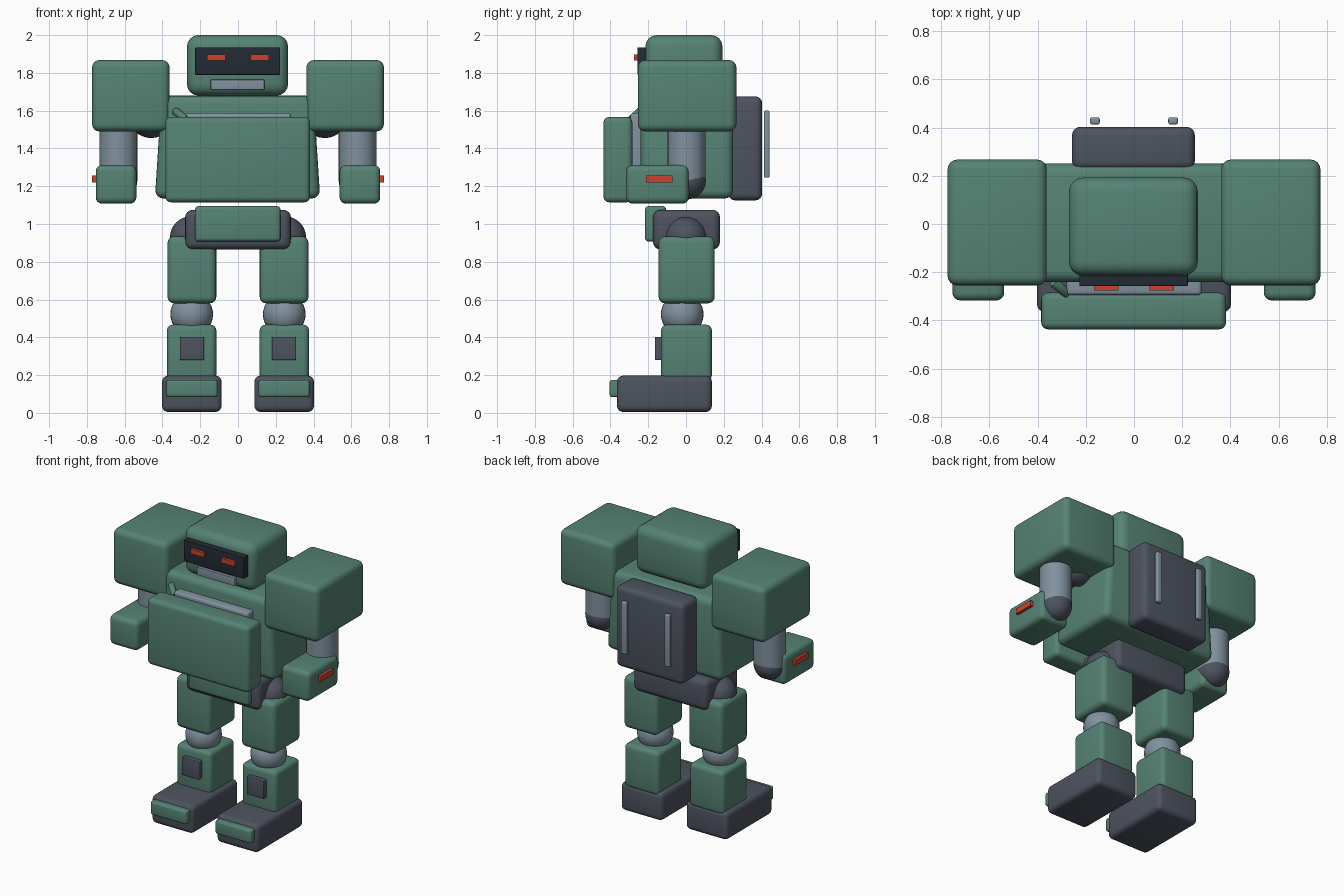
import bpy
import math
from mathutils import Vector

if "Cube" in bpy.data.objects:
    bpy.data.objects.remove(bpy.data.objects["Cube"])


def make_colour(name, rgb):
    m = bpy.data.materials.new(name)
    m.diffuse_color = (*rgb, 1)
    m.use_nodes = True
    m.node_tree.nodes["Principled BSDF"].inputs["Base Color"].default_value = m.diffuse_color
    return m


GREEN = make_colour("armour green", (0.093, 0.225, 0.175))
DARK = make_colour("dark slate", (0.074, 0.086, 0.115))
STEEL = make_colour("steel grey", (0.22, 0.285, 0.345))
BLACK = make_colour("visor black", (0.016, 0.024, 0.034))
RED = make_colour("signal red", (0.60, 0.055, 0.026))


def finish(obj, name, mat, bevel=0.0, segments=4):
    """Name, colour, round and smooth one part."""
    obj.name = name
    obj.data.materials.append(mat)
    if bevel:
        mod = obj.modifiers.new("rounding", 'BEVEL')
        mod.width = bevel
        mod.segments = segments
        bpy.ops.object.modifier_apply(modifier=mod.name)
    bpy.ops.object.shade_smooth_by_angle(angle=math.radians(35))
    return obj


def box(name, mat, x, y, z, bevel=0.0, top_scale=1.0):
    """Rounded block spanning the given ranges."""
    centre = [(r[0] + r[1]) / 2 for r in (x, y, z)]
    size = [r[1] - r[0] for r in (x, y, z)]
    bpy.ops.mesh.primitive_cube_add(size=1, location=centre)
    obj = bpy.context.object
    for v in obj.data.vertices:
        if v.co.z > 0:
            v.co.x *= top_scale
        v.co = Vector(a * b for a, b in zip(v.co, size))
    return finish(obj, name, mat, bevel)


def ball(name, mat, centre, radius):
    bpy.ops.mesh.primitive_uv_sphere_add(segments=32, ring_count=16,
                                         radius=radius, location=centre)
    return finish(bpy.context.object, name, mat)


def rod(name, mat, start, end, radius, bevel=0.0):
    a, b = Vector(start), Vector(end)
    bpy.ops.mesh.primitive_cylinder_add(vertices=32, radius=radius,
                                        depth=(b - a).length, location=(a + b) / 2)
    obj = bpy.context.object
    obj.rotation_euler = (b - a).to_track_quat('Z', 'Y').to_euler()
    return finish(obj, name, mat, bevel, 2)


def span(side, near, far):
    """Sideways range on the chosen side of the body."""
    return tuple(sorted((side * near, side * far)))


# Head and face
box("head", GREEN, (-0.27, 0.265), (-0.215, 0.193), (1.68, 2.0), 0.06)
box("visor", BLACK, (-0.227, 0.223), (-0.257, -0.18), (1.79, 1.935), 0.004)
box("mouth_grille", STEEL, (-0.145, 0.14), (-0.235, -0.18), (1.71, 1.765), 0.004)

# Body
box("torso", GREEN, (-0.44, 0.435), (-0.24, 0.25), (1.135, 1.68), 0.045, 0.92)
box("chest_backing", STEEL, (-0.28, 0.28), (-0.295, -0.2), (1.2, 1.587), 0.015)
box("chest_plate", GREEN, (-0.385, 0.382), (-0.437, -0.284), (1.115, 1.567), 0.03)
rod("chest_pipe", GREEN, (-0.335, -0.24, 1.60), (-0.275, -0.29, 1.555), 0.02, 0.005)
box("backpack", DARK, (-0.257, 0.252), (0.225, 0.403), (1.125, 1.675), 0.035)

# Pelvis
box("pelvis", DARK, (-0.28, 0.28), (-0.175, 0.18), (0.865, 1.075), 0.04)
box("waist_plate", GREEN, (-0.228, 0.225), (-0.217, -0.105), (0.907, 1.095), 0.02)

for s, side in ((-1, "left"), (1, "right")):
    # Face and back details
    box(side + "_eye", RED, span(s, 0.065, 0.165), (-0.275, -0.25), (1.866, 1.897))
    box(side + "_back_bar", STEEL, span(s, 0.142, 0.182), (0.413, 0.442),
        (1.245, 1.60), 0.008)

    # Arm
    ball(side + "_shoulder_joint", DARK, (s * 0.46, 0.0, 1.575), 0.12)
    box(side + "_shoulder", GREEN, span(s, 0.362, 0.773), (-0.255, 0.267),
        (1.49, 1.868), 0.04)
    rod(side + "_upper_arm", STEEL, (s * 0.633, 0.003, 1.23), (s * 0.633, 0.003, 1.55), 0.1)
    ball(side + "_elbow", DARK, (s * 0.633, 0.005, 1.23), 0.1)
    box(side + "_forearm", GREEN, span(s, 0.538, 0.753), (-0.317, 0.015),
        (1.108, 1.312), 0.033)
    box(side + "_arm_light", RED, span(s, 0.74, 0.772), (-0.212, -0.072), (1.22, 1.257))

    # Leg
    ball(side + "_hip", DARK, (s * 0.25, 0.0, 0.93), 0.11)
    box(side + "_thigh", GREEN, span(s, 0.115, 0.373), (-0.145, 0.152),
        (0.58, 0.935), 0.035)
    ball(side + "_knee", STEEL, (s * 0.245, -0.02, 0.522), 0.113)
    box(side + "_shin", GREEN, span(s, 0.115, 0.376), (-0.132, 0.137),
        (0.17, 0.467), 0.03)
    box(side + "_shin_plate", DARK, span(s, 0.18, 0.308), (-0.165, -0.12),
        (0.28, 0.403), 0.005)
    box(side + "_foot", DARK, span(s, 0.087, 0.402), (-0.365, 0.137),
        (0.005, 0.197), 0.032)
    box(side + "_toe_guard", GREEN, span(s, 0.108, 0.38), (-0.405, -0.33),
        (0.083, 0.175), 0.015)
